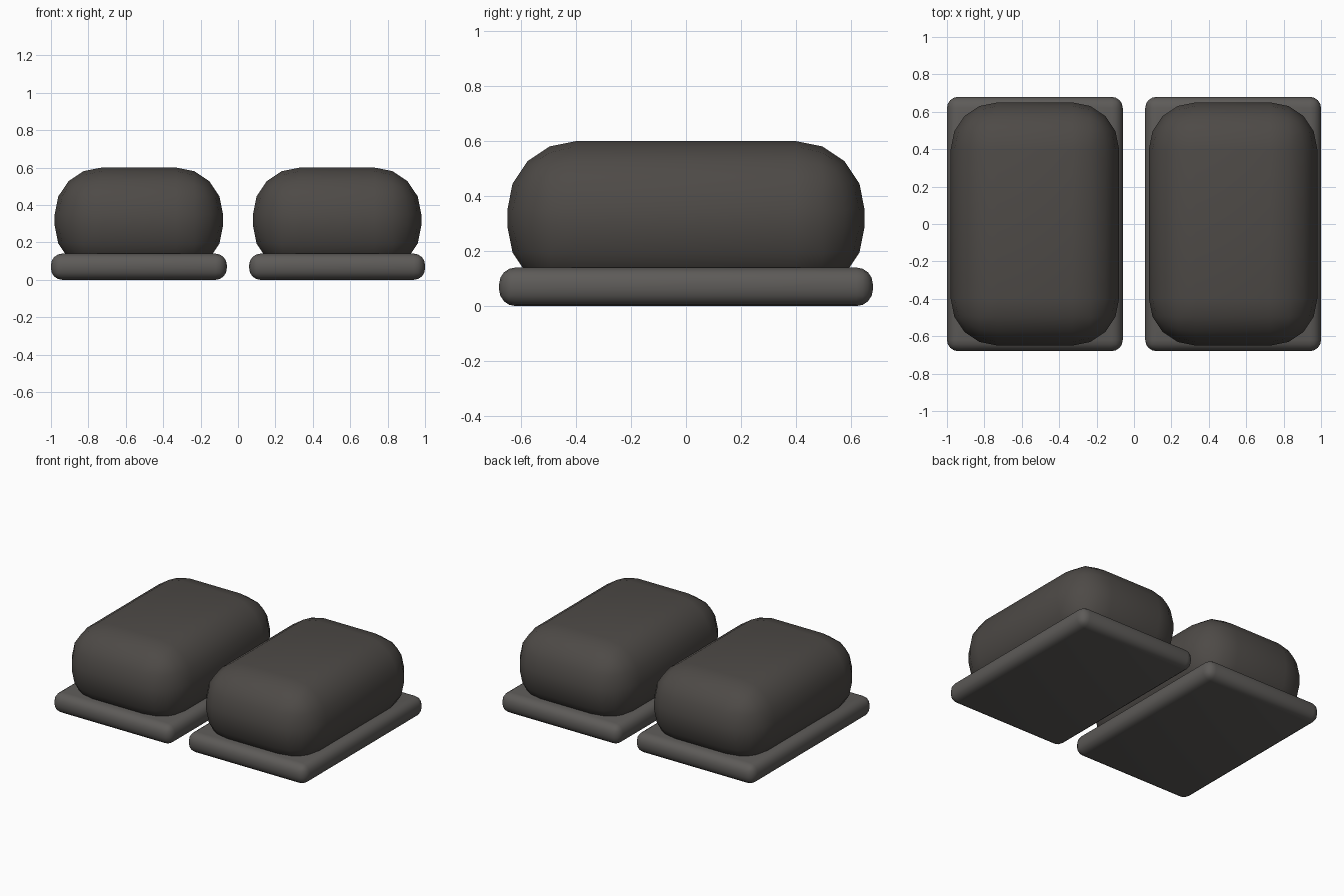
import bpy
from math import radians

if "Cube" in bpy.data.objects:
    bpy.data.objects.remove(bpy.data.objects["Cube"])


def material(name, rgb):
    m = bpy.data.materials.new(name)
    m.diffuse_color = (*rgb, 1)
    m.use_nodes = True
    m.node_tree.nodes["Principled BSDF"].inputs["Base Color"].default_value = m.diffuse_color
    return m


def rounded_box(name, x, z0, z1, width, depth, radius, segments, mat):
    bpy.ops.mesh.primitive_cube_add(size=1, location=(x, 0, (z0 + z1) / 2))
    ob = bpy.context.object
    ob.name = name
    ob.scale = (width, depth, z1 - z0)
    bpy.ops.object.transform_apply(location=False, rotation=False, scale=True)
    bev = ob.modifiers.new("round", 'BEVEL')
    bev.width = radius
    bev.segments = segments
    bpy.ops.object.modifier_apply(modifier=bev.name)
    bpy.ops.object.shade_smooth_by_angle(angle=radians(40))
    ob.data.materials.append(mat)


upper_mat = material("dark_upper", (0.075, 0.068, 0.062))
sole_mat = material("sole_grey", (0.11, 0.104, 0.098))

# A matching pair: rounded upper block resting in a thin sole slab
for side, x in (("left", -0.53), ("right", 0.53)):
    rounded_box(side + "_upper", x, 0.04, 0.60, 0.90, 1.30, 0.25, 4, upper_mat)
    rounded_box(side + "_sole", x, 0.0, 0.14, 0.94, 1.36, 0.06, 4, sole_mat)
